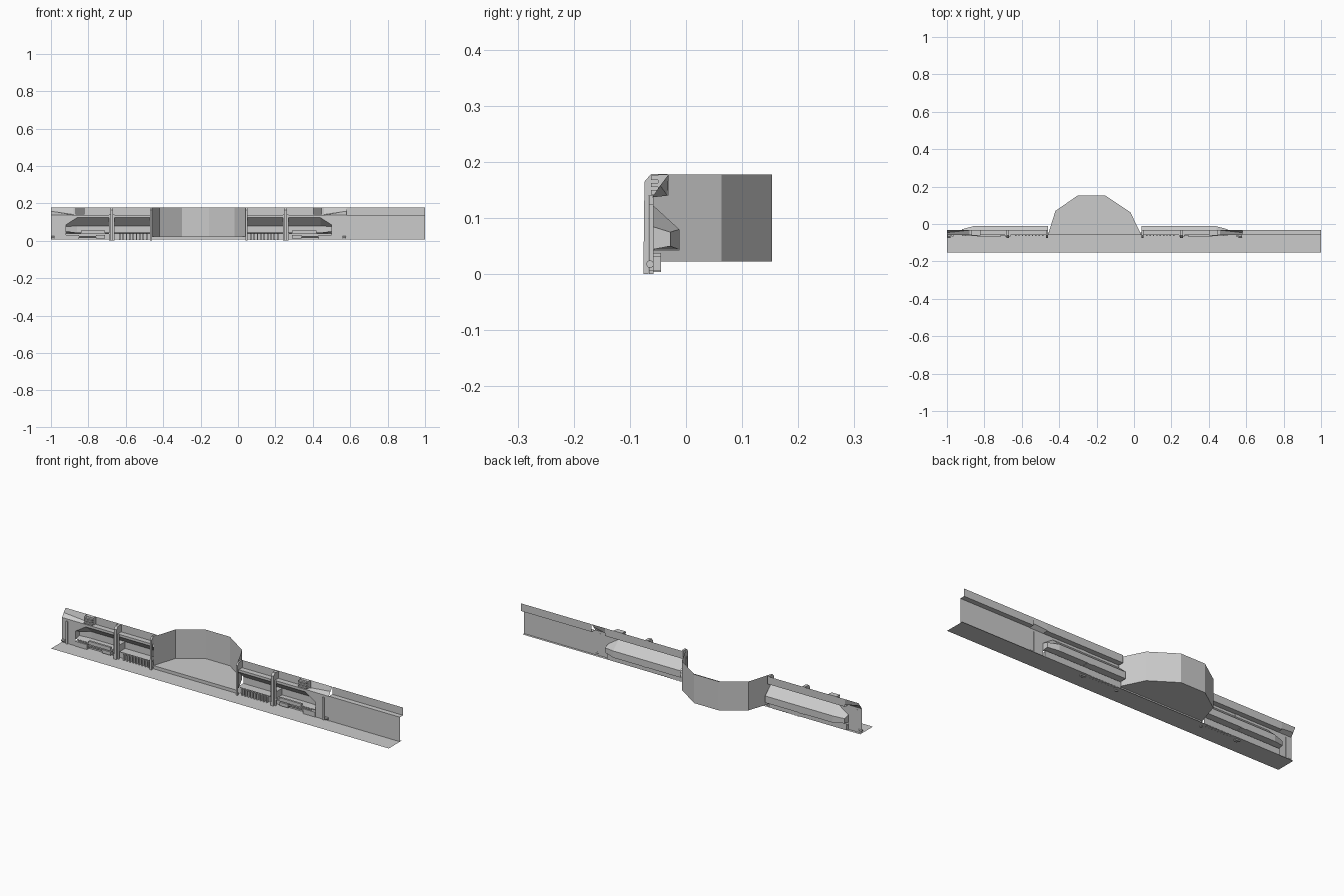
import bpy, bmesh, math

if "Cube" in bpy.data.objects:
    bpy.data.objects.remove(bpy.data.objects["Cube"])

CX = -0.21  # the two equipment bays mirror about the alcove centre


def finish(bm, name):
    bmesh.ops.remove_doubles(bm, verts=bm.verts, dist=0.0002)
    bmesh.ops.recalc_face_normals(bm, faces=bm.faces)
    me = bpy.data.meshes.new(name)
    bm.to_mesh(me)
    bm.free()
    ob = bpy.data.objects.new(name, me)
    bpy.context.collection.objects.link(ob)
    return ob


def loft(name, sections, closed=False, cap=False, end_cap=None):
    """sections: list of (x, [(y, z), ...]) joined by quads."""
    bm = bmesh.new()
    rings = [[bm.verts.new((x, y, z)) for y, z in prof] for x, prof in sections]
    n = len(rings[0])
    for a, b in zip(rings, rings[1:]):
        for i in range(n if closed else n - 1):
            j = (i + 1) % n
            bm.faces.new((a[i], a[j], b[j], b[i]))
    if cap:
        bm.faces.new(rings[0])
        bm.faces.new(rings[-1])
    if end_cap:
        bm.faces.new([rings[-1][i] for i in end_cap])
    return finish(bm, name)


def box(name, x0, x1, y0, y1, z0, z1):
    prof = [(y0, z0), (y1, z0), (y1, z1), (y0, z1)]
    return loft(name, [(x0, prof), (x1, prof)], closed=True, cap=True)


# floor strip and plain end wall with set-back upper band
loft("floor", [(-1, [(-0.153, 0.006), (-0.045, 0.006)]),
               (1, [(-0.153, 0.006), (-0.045, 0.006)])])
band = [(-0.058, 0.137), (-0.031, 0.137), (-0.031, 0.178)]
plain = [(-0.058, 0.006)] + band
loft("plain_wall", [(0.58, plain), (1, plain)])

# faceted alcove: walls, raised floor and front step
plan = [(-0.46, -0.058), (-0.42, 0.07), (-0.30, 0.153),
        (-0.155, 0.153), (-0.02, 0.063), (0.04, -0.058)]
bm = bmesh.new()
low = [bm.verts.new((x, y, 0.023)) for x, y in plan]
top = [bm.verts.new((x, y, 0.178)) for x, y in plan]
for i in range(len(plan) - 1):
    bm.faces.new((low[i], low[i + 1], top[i + 1], top[i]))
bm.faces.new(low)
step = [bm.verts.new((x, -0.058, 0.006)) for x in (-0.46, 0.04)]
bm.faces.new((low[0], low[-1], step[1], step[0]))
finish(bm, "alcove")

# bay cross-sections: skirt, window pocket with sloped ceiling, upper band
skirt = [(-0.045, 0.006), (-0.045, 0.04), (-0.06, 0.044)]
head = [(-0.06, 0.137), (-0.031, 0.137), (-0.031, 0.178)]
pocket = skirt + [(-0.012, 0.044), (-0.012, 0.08), (-0.06, 0.124)] + head
pinch = skirt + [(-0.028, 0.05), (-0.028, 0.075), (-0.06, 0.085)] + head
slant_a = [(-0.06, 0.137), (-0.033, 0.140), (-0.031, 0.178)]
slant_b = [(-0.06, 0.137), (-0.046, 0.158), (-0.031, 0.178)]
pillar = [(-0.076, 0), (-0.067, 0), (-0.067, 0.14), (-0.033, 0.14),
          (-0.033, 0.179), (-0.062, 0.179), (-0.074, 0.165)]

for side, tag in ((1, "right"), (-1, "left")):
    def X(x):
        return CX + side * (x - CX)

    # pockets
    loft("inner_window_" + tag, [(X(0.04), pocket), (X(0.25), pocket)])
    loft("outer_window_" + tag, [(X(0.25), pocket), (X(0.44), pocket),
                                 (X(0.50), pinch)], end_cap=(2, 3, 4, 5))
    end = [(-0.06, 0.006), (-0.06, 0.137)]
    loft("end_panel_" + tag, [(X(0.50), end), (X(0.58), end)])
    loft("sloped_band_" + tag, [(X(0.46), slant_a), (X(0.58), slant_b)])

    # pillars, with a solid divider in the middle of the bay
    for i, (a, b) in enumerate(((0.04, 0.05), (0.247, 0.263))):
        loft(f"pillar_{tag}_{i}", [(X(a), pillar), (X(b), pillar)],
             closed=True, cap=True)
    box("divider_" + tag, X(0.24), X(0.27), -0.064, -0.012, 0.042, 0.08)
    box("divider_face_" + tag, X(0.24), X(0.27), -0.066, -0.058, 0.0, 0.14)
    box("end_post_" + tag, X(0.545), X(0.555), -0.066, -0.058, 0.006, 0.125)

    # upper vent stack
    for k in range(3):
        z = 0.142 + k * 0.013
        box(f"vent_{tag}_{k}", X(0.40), X(0.45), -0.062, -0.031, z, z + 0.008)
    box("vent_back_" + tag, X(0.40), X(0.45), -0.05, -0.031, 0.14, 0.178)

    # grille under the inner window
    for k in range(9):
        x = 0.065 + k * 0.018
        box(f"grille_bar_{tag}_{k}", X(x), X(x + 0.007),
            -0.063, -0.045, 0.004, 0.038)

    # lower equipment: ledge, boxes, pipe and anchor
    box("ledge_" + tag, X(0.29), X(0.42), -0.066, -0.055, 0.042, 0.056)
    box("thin_rail_" + tag, X(0.27), X(0.48), -0.064, -0.058, 0.036, 0.042)
    box("low_box_" + tag, X(0.29), X(0.34), -0.063, -0.045, 0.012, 0.03)
    box("outer_low_box_" + tag, X(0.43), X(0.50), -0.063, -0.045, 0.006, 0.032)
    for name, r, x0, x1, y, z in (("pipe_", 0.004, 0.34, 0.46, -0.055, 0.022),
                                  ("anchor_", 0.007, 0.56, 0.578, -0.064, 0.018)):
        ring = [(y + r * math.cos(t * math.pi / 4), z + r * math.sin(t * math.pi / 4))
                for t in range(8)]
        loft(name + tag, [(X(x0), ring), (X(x1), ring)], closed=True, cap=True)
